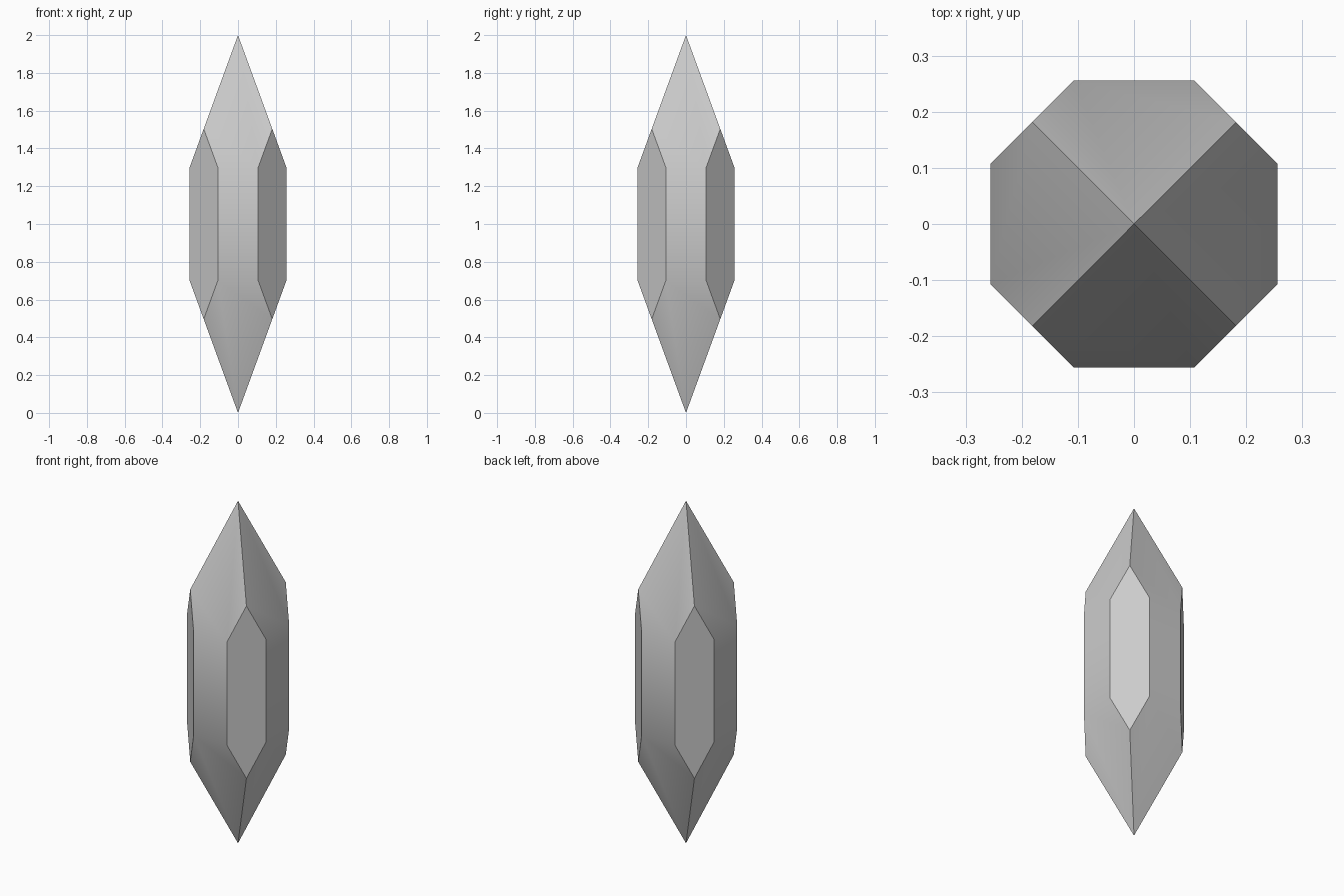
import bpy, bmesh, math
from mathutils import Vector

cube = bpy.data.objects.get("Cube")
if cube:
    bpy.data.objects.remove(cube, do_unlink=True)

HALF = 0.256            # half width across the flat sides
CORNER = 0.363          # x + y on the cut corners
LOW, HIGH, TOP = 0.7, 1.3, 2.0

# Grey stone
stone = bpy.data.materials.new("grey_stone")
stone.use_nodes = True
colour = (0.6, 0.6, 0.6, 1.0)
stone.diffuse_color = colour
stone.node_tree.nodes["Principled BSDF"].inputs["Base Color"].default_value = colour

# Square column with a pyramid at each end
bm = bmesh.new()
signs = [(1, 1), (-1, 1), (-1, -1), (1, -1)]
lower = [bm.verts.new((x * HALF, y * HALF, LOW)) for x, y in signs]
upper = [bm.verts.new((x * HALF, y * HALF, HIGH)) for x, y in signs]
bottom, top = bm.verts.new((0, 0, 0)), bm.verts.new((0, 0, TOP))
for i in range(4):
    j = (i + 1) % 4
    bm.faces.new((lower[i], lower[j], upper[j], upper[i]))
    bm.faces.new((upper[i], upper[j], top))
    bm.faces.new((lower[j], lower[i], bottom))

# Slice the four upright corners off, leaving long hexagonal facets
for x, y in signs:
    cut = bmesh.ops.bisect_plane(
        bm, geom=bm.verts[:] + bm.edges[:] + bm.faces[:],
        plane_co=Vector((x, y, 0)) * CORNER / 2, plane_no=(x, y, 0),
        clear_outer=True)
    rim = [e for e in cut["geom_cut"] if isinstance(e, bmesh.types.BMEdge)]
    bmesh.ops.contextual_create(bm, geom=rim)
bmesh.ops.recalc_face_normals(bm, faces=bm.faces[:])

mesh = bpy.data.meshes.new("crystal")
bm.to_mesh(mesh)
bm.free()
mesh.materials.append(stone)
crystal = bpy.data.objects.new("crystal", mesh)
bpy.context.collection.objects.link(crystal)

# Soft bend between sides and tips, crisp corner facets
bpy.ops.object.select_all(action='DESELECT')
bpy.context.view_layer.objects.active = crystal
crystal.select_set(True)
bpy.ops.object.shade_smooth_by_angle(angle=math.radians(30))
